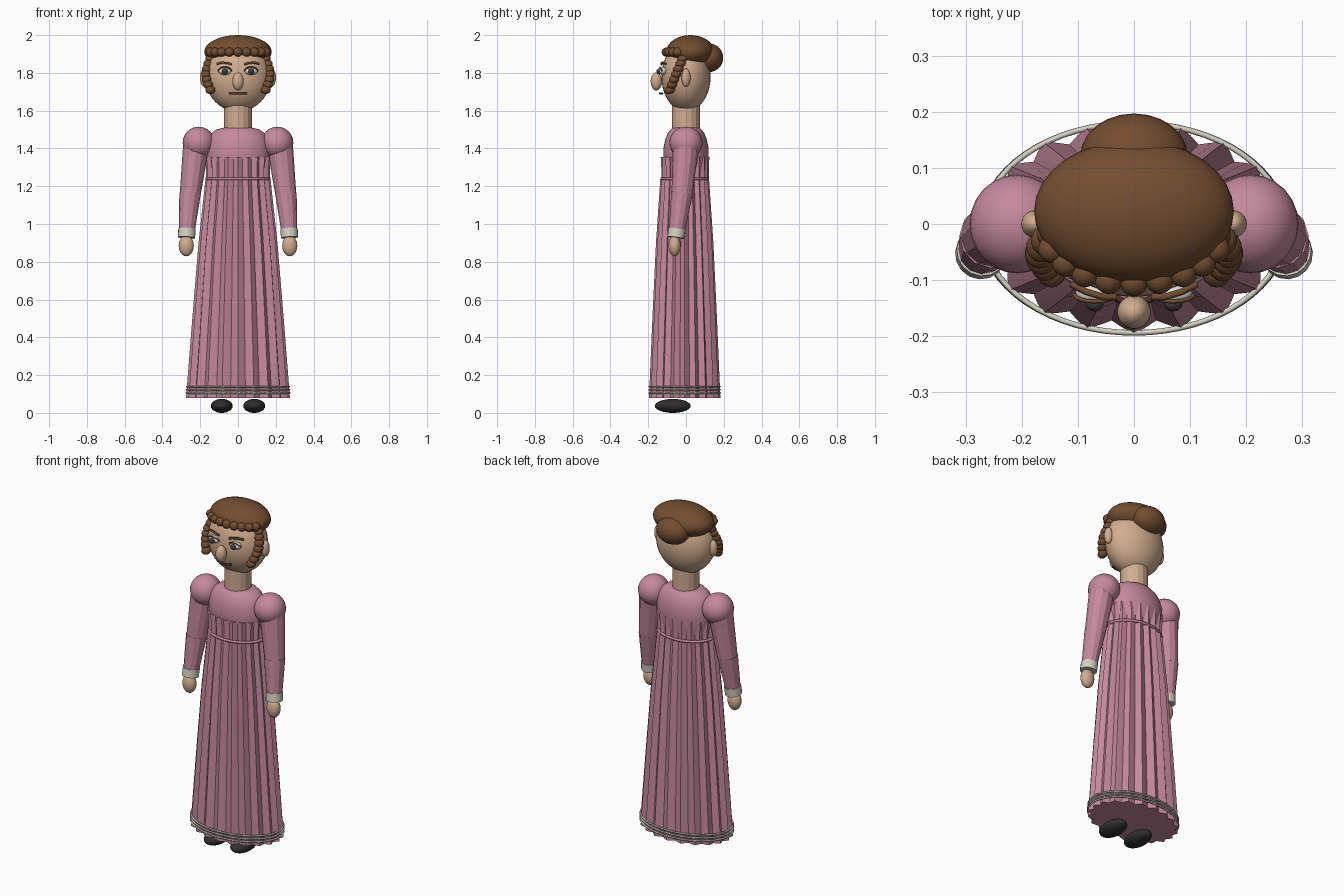
import bpy, bmesh, math
from mathutils import Vector

if "Cube" in bpy.data.objects:
    bpy.data.objects.remove(bpy.data.objects["Cube"])


def material(name, color):
    m = bpy.data.materials.new(name)
    m.diffuse_color = (*color, 1)
    m.use_nodes = True
    m.node_tree.nodes["Principled BSDF"].inputs["Base Color"].default_value = m.diffuse_color
    return m


PINK = material("rose cloth", (0.56, 0.25, 0.34))
SKIN = material("skin", (0.64, 0.42, 0.28))
HAIR = material("brown hair", (0.17, 0.075, 0.03))
CREAM = material("cream trim", (0.66, 0.64, 0.54))
BLACK = material("black shoe", (0.03, 0.027, 0.027))
WHITE = material("eye white", (0.75, 0.74, 0.70))
IRIS = material("dark iris", (0.05, 0.05, 0.05))
MOUTH = material("mouth brown", (0.09, 0.03, 0.025))


def make(name, bm, mat, angle=None):
    bmesh.ops.recalc_face_normals(bm, faces=bm.faces)
    me = bpy.data.meshes.new(name)
    bm.to_mesh(me)
    bm.free()
    ob = bpy.data.objects.new(name, me)
    bpy.context.collection.objects.link(ob)
    me.materials.append(mat)
    if angle:
        bpy.ops.object.select_all(action='DESELECT')
        bpy.context.view_layer.objects.active = ob
        ob.select_set(True)
        bpy.ops.object.shade_smooth_by_angle(angle=math.radians(angle))
    return ob


def ball(name, center, radii, mat, seg=24, rings=16, tilt=0):
    bm = bmesh.new()
    bmesh.ops.create_uvsphere(bm, u_segments=seg, v_segments=rings, radius=1)
    ob = make(name, bm, mat, 60)
    ob.location, ob.scale, ob.rotation_euler = center, radii, (tilt, 0, 0)
    return ob


def limb(name, a, b, r1, r2, mat, sides=12, angle=None):
    a, b = Vector(a), Vector(b)
    bm = bmesh.new()
    bmesh.ops.create_cone(bm, cap_ends=True, segments=sides, radius1=r1, radius2=r2,
                          depth=(b - a).length)
    ob = make(name, bm, mat, angle)
    ob.location = (a + b) / 2
    ob.rotation_mode = 'QUATERNION'
    ob.rotation_quaternion = (b - a).to_track_quat('Z', 'Y')
    return ob


def loft(name, profile, mat, folds=0, count=48, cy=0, angle=40):
    """Stack elliptical rings (z, rx, ry, fold depth) into a closed body."""
    bm = bmesh.new()
    rings = []
    for z, rx, ry, depth in profile:
        ring = []
        for i in range(count):
            t = math.tau * i / count
            d = depth * math.cos(folds * t)
            ring.append(bm.verts.new(((rx + d) * math.sin(t), cy - (ry + d) * math.cos(t), z)))
        rings.append(ring)
    for lo, hi in zip(rings, rings[1:]):
        for i in range(count):
            j = (i + 1) % count
            bm.faces.new((lo[i], lo[j], hi[j], hi[i]))
    bm.faces.new(rings[0][::-1])
    bm.faces.new(rings[-1])
    return make(name, bm, mat, angle)


def tube(name, points, radius, mat, closed=False):
    cu = bpy.data.curves.new(name, 'CURVE')
    cu.dimensions = '3D'
    cu.bevel_depth, cu.bevel_resolution = radius, 1
    cu.use_fill_caps = True
    sp = cu.splines.new('POLY')
    sp.points.add(len(points) - 1)
    for p, co in zip(sp.points, points):
        p.co = (*co, 1)
    sp.use_cyclic_u = closed
    cu.materials.append(mat)
    ob = bpy.data.objects.new(name, cu)
    bpy.context.collection.objects.link(ob)
    return ob


def ellipse(rx, ry, z, cy, n=64):
    return [(rx * math.sin(math.tau * i / n), cy - ry * math.cos(math.tau * i / n), z)
            for i in range(n)]


# Gown: pleated skirt, gathered bodice, rounded yoke
loft("pleated_skirt", [(0.08, 0.264, 0.178, 0.011), (0.5, 0.231, 0.16, 0.011),
                       (0.9, 0.199, 0.142, 0.010), (1.24, 0.164, 0.121, 0.008)],
     PINK, folds=20, count=80, cy=-0.007)
loft("gathered_bodice", [(1.23, 0.162, 0.119, 0.007), (1.30, 0.163, 0.119, 0.007),
                         (1.355, 0.168, 0.121, 0.008)], PINK, folds=20, count=80, cy=-0.005)
loft("yoke", [(1.28, 0.155, 0.11, 0), (1.36, 0.17, 0.12, 0), (1.41, 0.168, 0.118, 0),
              (1.45, 0.158, 0.109, 0), (1.48, 0.141, 0.097, 0), (1.50, 0.115, 0.082, 0),
              (1.51, 0.075, 0.07, 0)], PINK)
tube("waist_ribbon", ellipse(0.166, 0.122, 1.24, -0.006), 0.008, PINK, True)
for k, z in enumerate((0.105, 0.122, 0.139)):
    tube(f"hem_trim_{k + 1}", ellipse(0.273 - k * 0.001, 0.187, z, -0.007), 0.005, CREAM, True)

# Neck and head
limb("neck", (0, 0, 1.47), (0, 0, 1.66), 0.074, 0.074, SKIN, 16)
ball("head", (0, 0, 1.78), (0.174, 0.13, 0.185), SKIN, 32, 20)
ball("nose", (0, -0.157, 1.755), (0.03, 0.03, 0.048), SKIN)
tube("mouth", [(-0.045, -0.125, 1.69), (-0.02, -0.138, 1.691),
               (0.02, -0.138, 1.691), (0.045, -0.125, 1.69)], 0.006, MOUTH)

# Hair: cap, bun and curled fringe
ball("hair_cap", (0, 0.023, 1.912), (0.178, 0.127, 0.088), HAIR, 32, 20)
ball("hair_bun", (0, 0.12, 1.88), (0.096, 0.077, 0.076), HAIR)
for i in range(9):
    t = (i - 4) / 4 * 1.15
    ball(f"fringe_curl_{i + 1}", (0.16 * math.sin(t), -0.1 * math.cos(t) - 0.004, 1.91),
         (0.025, 0.025, 0.024), HAIR, 14, 10)

for s, side in ((-1, "left"), (1, "right")):
    # Face details
    ball(f"{side}_ear", (s * 0.178, 0, 1.775), (0.023, 0.024, 0.048), SKIN)
    ball(f"{side}_eye", (s * 0.07, -0.122, 1.81), (0.034, 0.022, 0.021), WHITE)
    ball(f"{side}_iris", (s * 0.07, -0.142, 1.808), (0.016, 0.014, 0.016), IRIS, 16, 10)
    tube(f"{side}_eyelid", [(s * (0.07 + 0.036 * math.cos(a)), -0.126 - 0.012 * math.sin(a),
                             1.81 + 0.02 * math.sin(a))
                            for a in [math.pi * k / 8 for k in range(9)]], 0.004, HAIR)
    tube(f"{side}_eyebrow", [(s * 0.032, -0.13, 1.845), (s * 0.055, -0.13, 1.852),
                             (s * 0.085, -0.121, 1.855), (s * 0.112, -0.107, 1.848)],
         0.006, HAIR)
    # Hanging side ringlets
    for i in range(7):
        u = i / 6
        ball(f"{side}_ringlet_{i + 1}",
             (s * (0.147 + 0.022 * math.sin(math.pi * u)), -0.018 - 0.068 * u, 1.875 - 0.165 * u),
             (0.026, 0.028, 0.022), HAIR, 14, 10, tilt=0.3)
    # Puffed shoulder, two part sleeve, cuff, hand
    ball(f"{side}_puff_sleeve", (s * 0.208, 0, 1.43), (0.085, 0.088, 0.085), PINK)
    elbow, wrist = Vector((s * 0.254, -0.022, 1.15)), Vector((s * 0.272, -0.05, 0.95))
    limb(f"{side}_upper_sleeve", (s * 0.22, 0, 1.43), elbow, 0.07, 0.055, PINK)
    limb(f"{side}_lower_sleeve", elbow + Vector((0, 0, 0.01)), wrist, 0.057, 0.041, PINK)
    limb(f"{side}_cuff", (s * 0.27, -0.047, 0.975), (s * 0.273, -0.053, 0.928),
         0.046, 0.046, CREAM, 16, 40)
    ball(f"{side}_hand", (s * 0.274, -0.06, 0.885), (0.04, 0.032, 0.056), SKIN)
    # Shoes
    ball(f"{side}_shoe", (s * 0.086, -0.07, 0.037), (0.058, 0.095, 0.037), BLACK)
